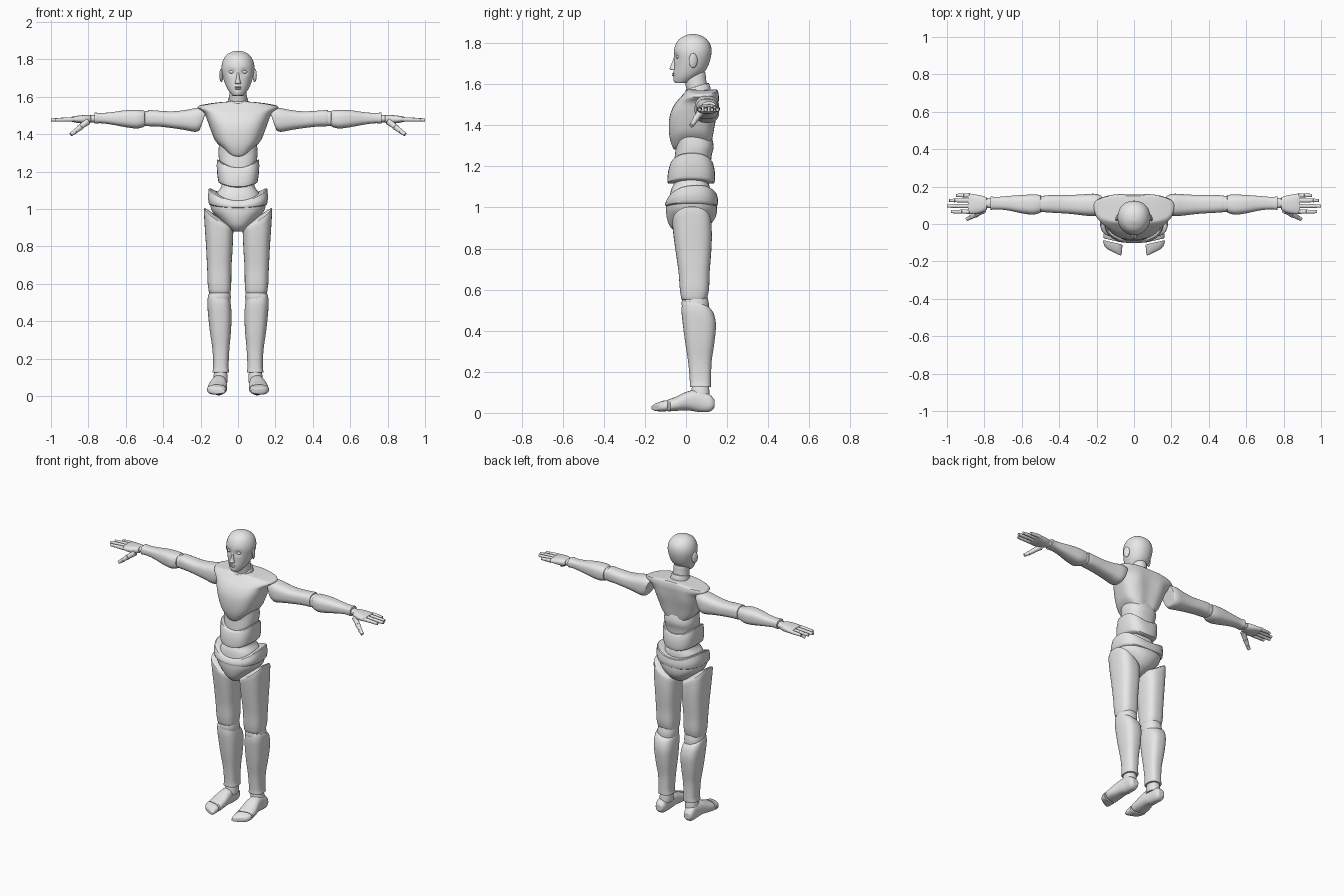
import bpy
import bmesh
import math
from mathutils import Vector, Matrix

if "Cube" in bpy.data.objects:
    bpy.data.objects.remove(bpy.data.objects["Cube"], do_unlink=True)

grey = bpy.data.materials.new("neutral_grey")
grey.use_nodes = True
grey.diffuse_color = (0.8, 0.8, 0.8, 1)
grey.node_tree.nodes["Principled BSDF"].inputs["Base Color"].default_value = grey.diffuse_color


def finish(name, bm):
    """Turn a bmesh into a smooth shaded object."""
    bmesh.ops.recalc_face_normals(bm, faces=bm.faces)
    mesh = bpy.data.meshes.new(name)
    bm.to_mesh(mesh)
    bm.free()
    mesh.materials.append(grey)
    part = bpy.data.objects.new(name, mesh)
    bpy.context.collection.objects.link(part)
    bpy.ops.object.select_all(action="DESELECT")
    part.select_set(True)
    bpy.context.view_layer.objects.active = part
    bpy.ops.object.shade_smooth_by_angle(angle=math.radians(35))
    return part


def spline(sections, k):
    """Catmull-Rom blend of the sections at index position k."""
    last = len(sections) - 1
    i = min(int(k), last - 1)
    f = k - i
    near = [sections[max(0, min(last, j))] for j in (i - 1, i, i + 1, i + 2)]
    return [b + f * ((c - a) + f * ((2 * a - 5 * b + 4 * c - d) + f * (3 * b - a - 3 * c + d))) / 2
            for a, b, c, d in zip(*near)]


def power_curve(value, power):
    return math.copysign(abs(value) ** (2 / power), value)


def loft(name, sections, axis="z", origin=(0, 0, 0), sides=32, power=2.5,
         lift=None, warp=None, sign=1, matrix=None):
    """Skin sections (t, low a, high a, low b, high b) along an axis, with rounded ends."""
    bm = bmesh.new()
    last = len(sections) - 1
    steps = [(0, .5), (0, .9), (.06, .97), (.2, 1)]
    body = [(i / 4, 1) for i in range(2, last * 4 - 1)]
    steps = steps + body + [(last - k, scale) for k, scale in reversed(steps)]
    rings = []
    for k, scale in steps:
        t, a0, a1, b0, b1 = spline(sections, k)
        ring = []
        for i in range(sides):
            angle = math.tau * (i + .5) / sides
            u = power_curve(math.cos(angle), power) * scale
            v = power_curve(math.sin(angle), power) * scale
            a = (a0 + a1 + u * (a1 - a0)) / 2
            b = (b0 + b1 + v * (b1 - b0)) / 2
            h = t + (lift(u, v, k / last) if lift else 0)
            p = Vector({"z": (a, b, h), "x": (h, a, b), "y": (a, h, b)}[axis]) + Vector(origin)
            if warp:
                p = warp(p)
            if matrix:
                p = matrix @ p
            p.x *= sign
            ring.append(bm.verts.new(p))
        rings.append(ring)
    for low, high in zip(rings, rings[1:]):
        for i in range(sides):
            j = (i + 1) % sides
            bm.faces.new((low[i], low[j], high[j], high[i]))
    bm.faces.new(rings[0])
    bm.faces.new(rings[-1])
    return finish(name, bm)


def torso(name, rows, **options):
    """Loft of rows (z, half width, front y, back y)."""
    return loft(name, [(z, -w, w, front, back) for z, w, front, back in rows], **options)


def ball(name, place, radii, turn=0, sign=1):
    bm = bmesh.new()
    bmesh.ops.create_uvsphere(bm, u_segments=20, v_segments=12, radius=1)
    place = Vector((place[0] * sign, place[1], place[2]))
    bm.transform(Matrix.Translation(place) @ Matrix.Rotation(turn * sign, 4, "Z")
                 @ Matrix.Diagonal((*radii, 1)))
    return finish(name, bm)


def bone(name, start, end, r0, r1, sign):
    """Small tapered segment between two points, for fingers and thumbs."""
    start, end = Vector(start), Vector(end)
    way = end - start
    matrix = Matrix.Translation(start) @ way.to_track_quat("Z", "Y").to_matrix().to_4x4()
    mid = (r0 + r1) * .47
    rows = [(way.length * f, -r, r, -r, r) for f, r in ((0, r0), (.5, mid), (1, r1))]
    return loft(name, rows, sides=12, power=2.3, sign=sign, matrix=matrix)


def bump(d, width):
    return math.exp(-(d / width) ** 2)


# Head with eye sockets and a narrower face
def face(p):
    p.x *= 1 + .9 * min(0, p.y - .03)
    if p.y < 0:
        p.y += .012 * bump(abs(p.x) - .034, .02) * bump(p.z - 1.732, .014)
        p.y -= .006 * bump(p.x, .02) * bump(p.z - 1.65, .016)
        p.y -= .006 * bump(p.x, .02) * bump(p.z - 1.62, .012)
    return p


torso("head", [(1.605, .03, -.052, .01), (1.63, .05, -.057, .05), (1.66, .066, -.058, .09),
               (1.7, .079, -.057, .112), (1.75, .088, -.06, .124), (1.79, .082, -.052, .12),
               (1.82, .064, -.032, .1), (1.838, .038, 0, .07), (1.844, .015, .02, .045)],
      sides=64, power=2.15, warp=face)
torso("nose", [(1.668, .015, -.072, -.04), (1.676, .016, -.08, -.04), (1.69, .011, -.075, -.04),
               (1.715, .007, -.065, -.04), (1.74, .007, -.057, -.04)], sides=16, power=2)
ball("upper_lip", (0, -.06, 1.651), (.02, .008, .004))
ball("lower_lip", (0, -.059, 1.643), (.017, .009, .005))

# Neck and its collar
torso("neck", [(1.51, .055, .01, .125), (1.56, .05, .005, .112), (1.61, .047, -.005, .1),
               (1.66, .045, -.01, .095)], power=2.1)
torso("neck_collar", [(1.545, .06, .0, .122), (1.57, .056, -.003, .118), (1.59, .052, -.003, .11)],
      power=2.1, lift=lambda u, v, s: .018 * v)


# Rib cage with a spine groove
def back_groove(p):
    p.x *= 1 + (p.y - .06)
    if p.y > .06:
        p.y -= .014 * bump(p.x, .025)
        p.y += .006 * bump(abs(p.x) - .09, .04) * bump(p.z - 1.47, .06)
    return p


torso("chest", [(1.28, .08, -.06, .115), (1.33, .122, -.078, .13), (1.39, .145, -.084, .14),
                (1.45, .163, -.078, .15), (1.5, .18, -.055, .157), (1.535, .21, -.022, .16),
                (1.56, .2, .005, .155)],
      sides=48, power=2.8, warp=back_groove,
      lift=lambda u, v, s: (1 - s) * .04 * u * u + s ** 4 * (.015 - .022 * u * u))

# Waist segments
torso("upper_waist", [(1.19, .09, -.06, .12), (1.25, .1, -.055, .125), (1.3, .105, -.05, .135),
                      (1.36, .1, -.05, .12)])
torso("abdomen", [(1.115, .104, -.09, .138), (1.14, .11, -.091, .142), (1.18, .114, -.086, .14),
                  (1.22, .113, -.074, .13)], power=2.7,
      lift=lambda u, v, s: .025 * u * u * (1 + s))
torso("lower_waist", [(1.02, .13, -.085, .12), (1.08, .115, -.075, .12), (1.12, .09, -.058, .11),
                      (1.17, .085, -.05, .1)])

# Hips
torso("hip_band", [(1.005, .155, -.1, .153), (1.025, .161, -.102, .157), (1.055, .156, -.09, .15)],
      power=2.6, lift=lambda u, v, s: .015 * u * u + s * (.045 * u * u + .012 * v))
torso("pelvis", [(.88, .03, -.05, .05), (.91, .065, -.08, .11), (.95, .105, -.094, .143),
                 (.99, .14, -.098, .152), (1.03, .15, -.096, .15)], power=2.3)

for side, sign in (("left", 1), ("right", -1)):
    def limb(name, rows, axis="z", origin=(0, 0, 0), power=2.7, lift=None):
        return loft(side + "_" + name, rows, axis, origin, power=power, lift=lift, sign=sign)

    # Ears and eyes
    ball(side + "_ear", (.089, .035, 1.715), (.009, .022, .036), .35, sign)
    ball(side + "_eye", (.033, -.038, 1.732), (.016, .012, .009), 0, sign)

    # Leg
    limb("thigh", [(.55, .04, .155, -.022, .1), (.6, .036, .162, -.03, .112),
                   (.68, .035, .165, -.036, .115), (.77, .03, .17, -.048, .122),
                   (.86, .026, .178, -.06, .126), (.94, .024, .184, -.068, .123)],
         lift=lambda u, v, s: max(0, s * 2 - 1) * (.02 + .05 * u - .025 * v * v))
    limb("knee", [(.48, .045, .15, -.005, .11), (.53, .038, .158, -.022, .112),
                  (.58, .045, .15, -.01, .1)], power=2.3)
    limb("shin", [(.125, .046, .138, .018, .122), (.16, .05, .133, .018, .122),
                  (.25, .046, .137, .01, .125), (.34, .038, .15, -.004, .138),
                  (.43, .034, .16, -.016, .146), (.49, .038, .164, -.022, .135),
                  (.525, .045, .16, -.018, .115)],
         lift=lambda u, v, s: s ** 4 * (.012 * u - .015 * v))
    limb("ankle", [(.07, .056, .132, .02, .115), (.1, .055, .132, .025, .115),
                   (.14, .06, .125, .03, .11)], power=2.2)

    # Foot, with a slanted toe cap longer on the inner side
    limb("foot", [(.138, .08, .125, .025, .065), (.115, .07, .136, .006, .09),
                  (.065, .066, .138, .004, .112), (.01, .06, .147, .012, .105),
                  (-.045, .058, .16, .01, .08), (-.088, .06, .164, .007, .064)], "y", power=2.4,
         lift=lambda u, v, s: .012 * s * u)
    limb("toes", [(-.098, .062, .166, .007, .062), (-.12, .063, .162, .007, .056),
                  (-.142, .065, .148, .009, .047), (-.158, .07, .12, .014, .036)], "y", power=2.5,
         lift=lambda u, v, s: .012 * u)

    # Arm
    shoulder = (0, .105, 1.48)
    limb("upper_arm", [(.185, -.055, .05, -.06, .055), (.22, -.063, .057, -.068, .062),
                       (.28, -.058, .053, -.058, .05), (.35, -.05, .05, -.048, .042),
                       (.42, -.046, .05, -.04, .045), (.482, -.042, .048, -.038, .05)],
         "x", shoulder, lift=lambda u, v, s: (1 - s) ** 3 * .02 * -v)
    limb("elbow", [(.46, -.035, .04, -.035, .04), (.49, -.041, .045, -.037, .043),
                   (.52, -.035, .04, -.035, .04)], "x", shoulder)
    limb("forearm", [(.498, -.045, .05, -.04, .045), (.54, -.055, .053, -.05, .05),
                     (.6, -.048, .05, -.043, .048), (.67, -.033, .045, -.03, .038),
                     (.73, -.027, .04, -.022, .033), (.768, -.03, .042, -.024, .036)],
         "x", shoulder)
    limb("wrist", [(.75, -.02, .032, -.017, .024), (.78, -.02, .034, -.017, .022),
                   (.81, -.02, .03, -.017, .02)], "x", shoulder, 2.2)

    # Hand
    limb("palm", [(.787, -.03, .038, -.02, .022), (.82, -.046, .048, -.024, .022),
                  (.86, -.052, .055, -.02, .018), (.888, -.05, .06, -.014, .013)],
         "x", shoulder, 2.6)
    for finger, y, tip in (("index", .066, .978), ("middle", .096, 1),
                           ("ring", .126, .988), ("little", .153, .952)):
        for i, part in enumerate(("base", "middle", "tip")):
            x0, x1 = (.88 + (tip - .88) * cut for cut in ((0, .42), (.41, .73), (.72, 1))[i])
            bone(f"{side}_{finger}_finger_{part}", (x0, y, 1.479 - i * .001),
                 (x1, y, 1.478 - i * .001), .0125 - i * .001, .0115 - i * .0015, sign)
    joints = [(.805, .075, 1.468), (.842, .052, 1.438), (.87, .038, 1.415), (.894, .026, 1.398)]
    for i, part in enumerate(("base", "middle", "tip")):
        bone(f"{side}_thumb_{part}", joints[i], joints[i + 1], .019 - i * .003, .014 - i * .002, sign)
